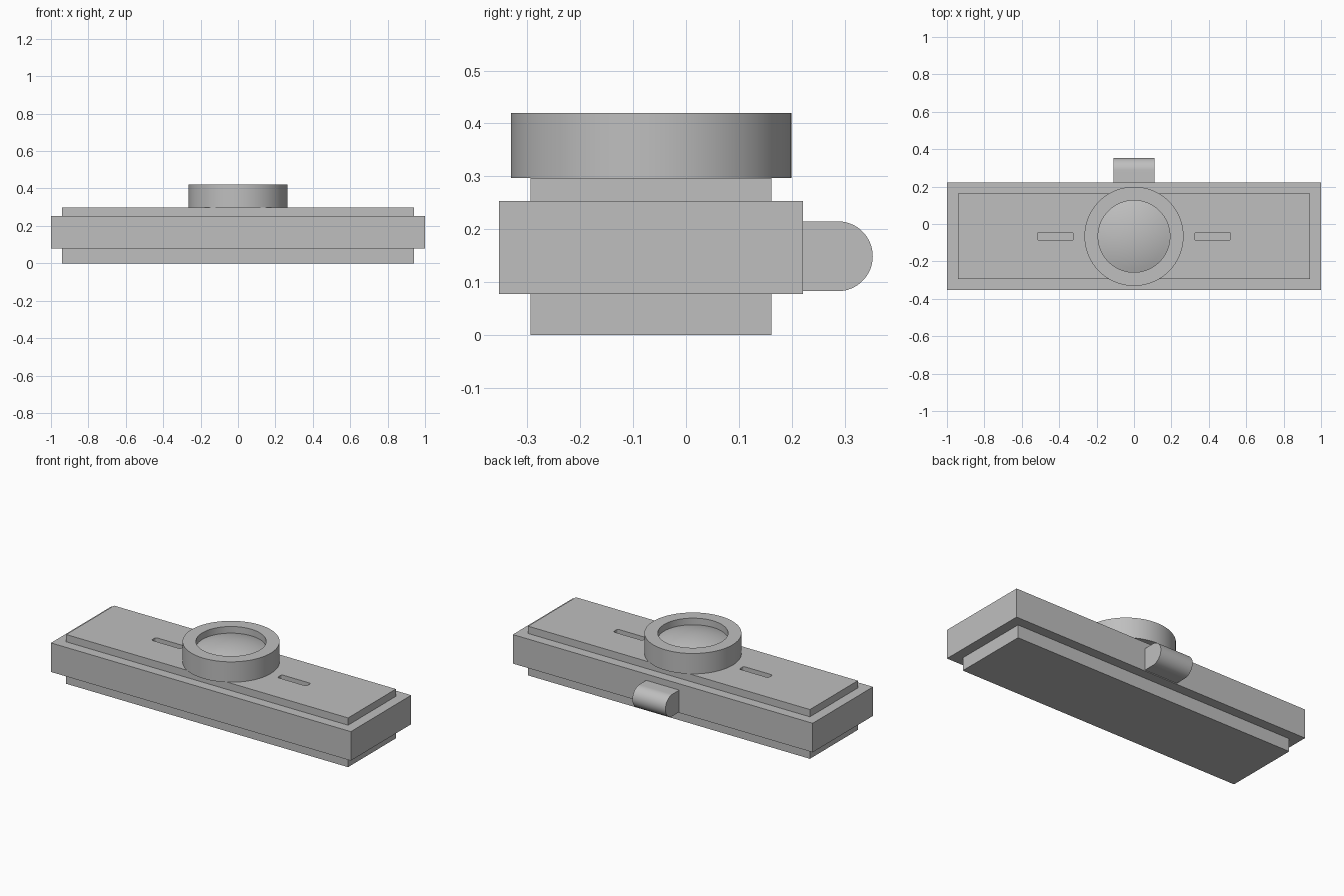
import bpy, bmesh, math
from mathutils import Matrix, Vector

cube = bpy.data.objects.get("Cube")
if cube:
    bpy.data.objects.remove(cube, do_unlink=True)

grey = bpy.data.materials.new("plain grey")
grey.use_nodes = True
colour = (0.52, 0.52, 0.52, 1)
grey.diffuse_color = colour
grey.node_tree.nodes["Principled BSDF"].inputs["Base Color"].default_value = colour

CY = -0.066  # depth centre of the body


def finish(name, bm, smooth=False):
    bmesh.ops.recalc_face_normals(bm, faces=bm.faces)
    mesh = bpy.data.meshes.new(name)
    bm.to_mesh(mesh)
    bm.free()
    mesh.materials.append(grey)
    obj = bpy.data.objects.new(name, mesh)
    bpy.context.collection.objects.link(obj)
    if smooth:
        bpy.ops.object.select_all(action='DESELECT')
        obj.select_set(True)
        bpy.context.view_layer.objects.active = obj
        bpy.ops.object.shade_smooth_by_angle(angle=math.radians(30))
    return obj


def box(name, width, depth, z0, z1):
    bm = bmesh.new()
    place = Matrix.Translation((0, CY, (z0 + z1) / 2)) @ Matrix.Diagonal((width, depth, z1 - z0, 1))
    bmesh.ops.create_cube(bm, size=1, matrix=place)
    return finish(name, bm)


def prism(name, points, offset, smooth=False):
    """Extrude a closed outline of 3D points along an offset."""
    bm = bmesh.new()
    face = bm.faces.new([bm.verts.new(p) for p in points])
    out = bmesh.ops.extrude_face_region(bm, geom=[face], use_keep_orig=True)
    verts = [g for g in out["geom"] if isinstance(g, bmesh.types.BMVert)]
    bmesh.ops.translate(bm, verts=verts, vec=Vector(offset))
    return finish(name, bm, smooth)


# Stepped body: narrow core passing through a wider band
core = box("inner_body", 1.88, 0.456, 0, 0.297)
box("outer_band", 2, 0.575, 0.078, 0.253)

# Two rounded slots cut in the top
for side, label in ((1, "left"), (-1, "right")):
    outline = []
    r = 0.01
    for i, (sx, sy) in enumerate(((1, 1), (-1, 1), (-1, -1), (1, -1))):
        for k in range(5):
            a = math.pi / 2 * (i + k / 4)
            outline.append((side * 0.42 + sx * (0.097 - r) + r * math.cos(a),
                            CY + sy * (0.021 - r) + r * math.sin(a), 0.257))
    cutter = prism(label + "_slot_cutter", outline, (0, 0, 0.1))
    cutter.hide_render = True
    cutter.hide_set(True)
    cut = core.modifiers.new(label + "_slot", 'BOOLEAN')
    cut.operation = 'DIFFERENCE'
    cut.solver = 'EXACT'
    cut.object = cutter

# Bake the slots and drop the cutters
bpy.context.view_layer.update()
baked = bpy.data.meshes.new_from_object(core.evaluated_get(bpy.context.evaluated_depsgraph_get()))
core.modifiers.clear()
core.data = baked
for label in ("left", "right"):
    bpy.data.objects.remove(bpy.data.objects[label + "_slot_cutter"], do_unlink=True)

# Round button housing with a shallow domed button, as one turned profile
rim, edge_z, rise = 0.192, 0.38, 0.034
sphere = (rim ** 2 + rise ** 2) / (2 * rise)
profile = [(0, 0.297), (0.265, 0.297), (0.265, 0.42), (rim, 0.42)]
half = math.asin(rim / sphere)
for k in range(9):
    a = half * (1 - k / 8)
    profile.append((sphere * math.sin(a), edge_z + rise - sphere * (1 - math.cos(a))))
bm = bmesh.new()
verts = [bm.verts.new((r, CY, z)) for r, z in profile]
edges = [bm.edges.new(pair) for pair in zip(verts, verts[1:])]
bmesh.ops.spin(bm, geom=verts + edges, cent=(0, CY, 0), axis=(0, 0, 1),
               angle=math.tau, steps=96, use_merge=False)
bmesh.ops.remove_doubles(bm, verts=bm.verts, dist=0.0001)
finish("round_button", bm, True)

# Rounded lug on the back
radius, mid_y, mid_z = 0.066, 0.287, 0.149
outline = [(-0.11, 0.2, mid_z + radius), (-0.11, 0.2, mid_z - radius)]
for k in range(33):
    a = math.pi * (k / 32 - 0.5)
    outline.append((-0.11, mid_y + radius * math.cos(a), mid_z + radius * math.sin(a)))
prism("back_lug", outline, (0.22, 0, 0), True)
